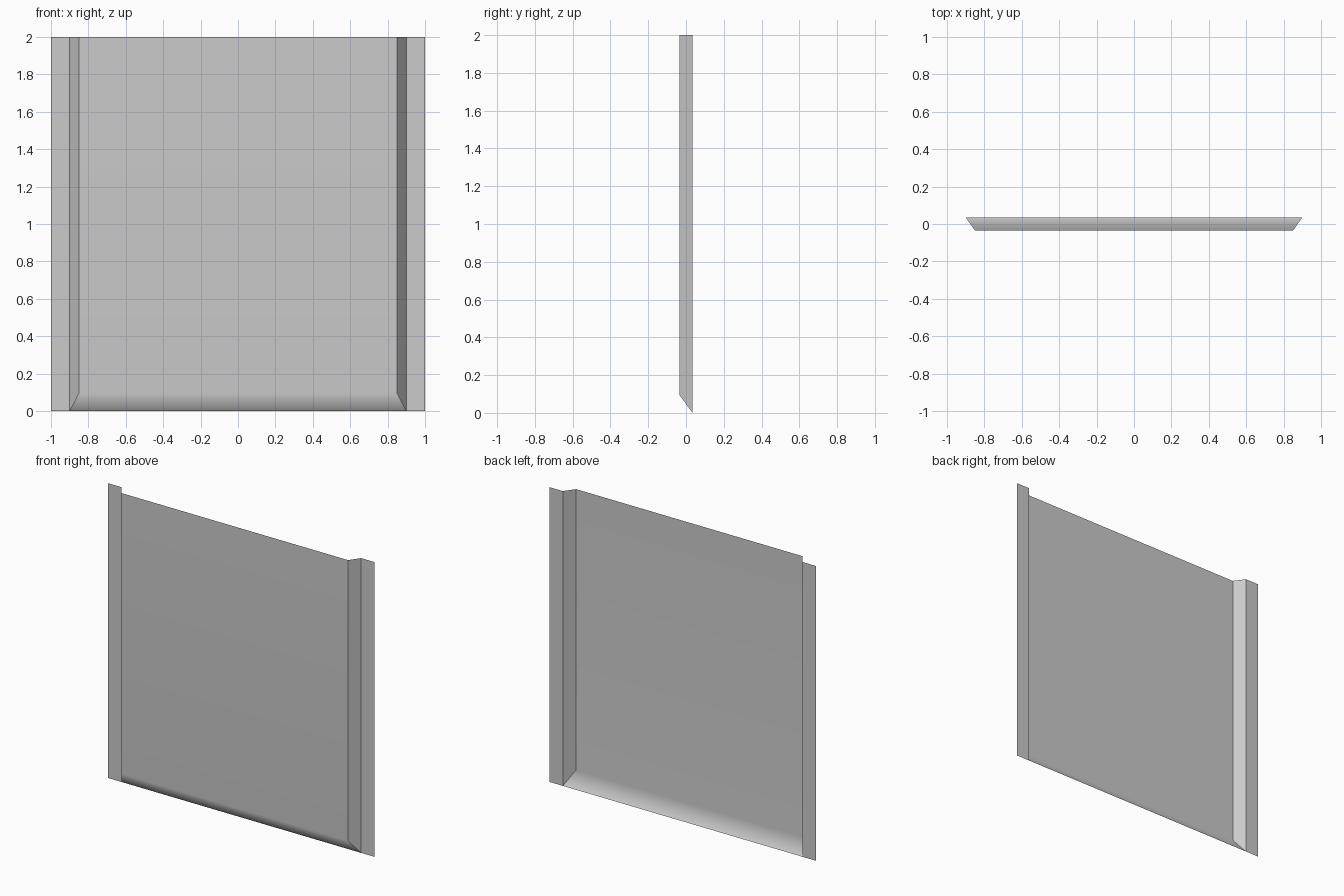
import bpy
import bmesh
import math

if "Cube" in bpy.data.objects:
    bpy.data.objects.remove(bpy.data.objects["Cube"])

HEIGHT = 2.0
BACK, FRONT = 0.035, -0.035
LIP = 0.095  # height of the sloped bottom return

# cross-section seen from above: (x, y, z of the lower end)
half = [(1.0, BACK, 0.0), (0.9, BACK, 0.0), (0.85, FRONT, LIP)]
section = [(-x, y, z) for x, y, z in half] + half[::-1]

bm = bmesh.new()
low = [bm.verts.new(p) for p in section]
high = [bm.verts.new((x, y, HEIGHT)) for x, y, _ in section]

# flanges, slanted sides and raised front panel
for i in range(len(section) - 1):
    bm.faces.new((low[i], low[i + 1], high[i + 1], high[i]))

# sloped bottom return under the raised panel
bm.faces.new((low[1], low[4], low[3], low[2]))

mesh = bpy.data.meshes.new("wall_panel")
bm.to_mesh(mesh)
bm.free()
panel = bpy.data.objects.new("wall_panel", mesh)
bpy.context.collection.objects.link(panel)

# soft bend at the bottom, crisp folds at the sides
bpy.context.view_layer.objects.active = panel
panel.select_set(True)
bpy.ops.object.shade_smooth_by_angle(angle=math.radians(60 - 8))

# face-area weighting keeps the large panel flat
weighted = panel.modifiers.new("weighted_normals", 'WEIGHTED_NORMAL')
weighted.keep_sharp = True
